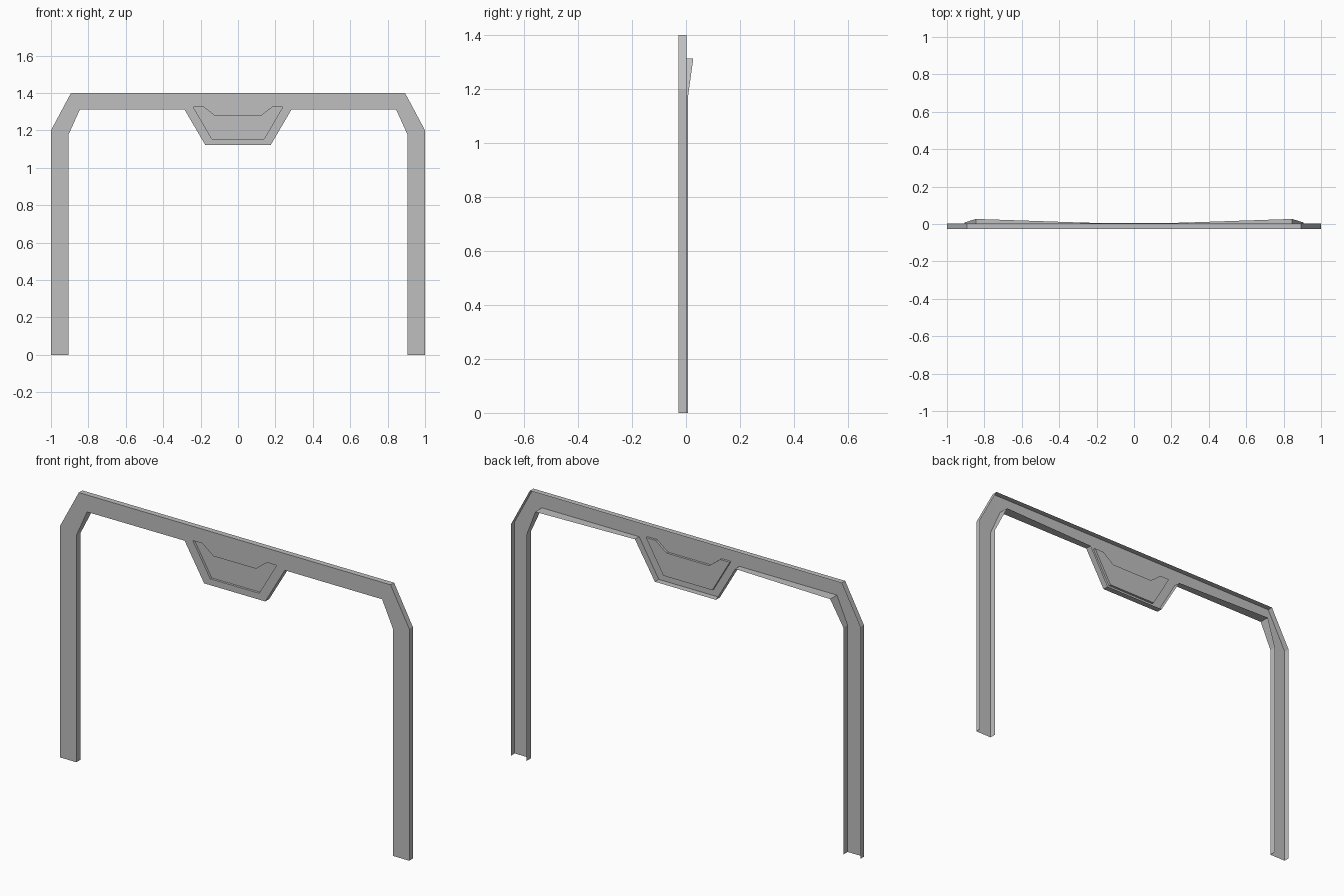
import bpy, bmesh

if "Cube" in bpy.data.objects:
    bpy.data.objects.remove(bpy.data.objects["Cube"], do_unlink=True)

grey = bpy.data.materials.new("plain_grey")
grey.use_nodes = True
grey.diffuse_color = (0.52, 0.52, 0.52, 1)
grey.node_tree.nodes["Principled BSDF"].inputs["Base Color"].default_value = grey.diffuse_color

FRONT, RIM, PANEL = -0.027, 0.002, -0.015

# Half outlines of the arch, foot to centre; inner points carry the lip depth
outer = [(1, 0), (1, 1.2), (0.893, 1.4), (0, 1.4)]
inner = [(0.907, 0, 0.008), (0.907, 1.175, 0.008), (0.845, 1.313, 0.027),
         (0.287, 1.313, 0.008), (0.175, 1.122, 0.005), (0, 1.122, 0.005)]
panel = [(0, 1.277), (0.122, 1.277), (0.185, 1.326), (0.24, 1.326), (0.14, 1.155), (0, 1.155)]


def build_half(name, make_faces):
    """Make one half as an open sheet and mirror it across the middle."""
    bm = bmesh.new()
    for face in make_faces():
        bm.faces.new([bm.verts.new(p) for p in face])
    bmesh.ops.remove_doubles(bm, verts=bm.verts, dist=0.0005)
    bmesh.ops.recalc_face_normals(bm, faces=bm.faces)
    bm.normal_update()
    biggest = max(bm.faces, key=lambda f: f.calc_area())
    if biggest.normal.y > 0:
        bmesh.ops.reverse_faces(bm, faces=bm.faces)
    mesh = bpy.data.meshes.new(name)
    bm.to_mesh(mesh)
    bm.free()
    mesh.materials.append(grey)
    obj = bpy.data.objects.new(name, mesh)
    bpy.context.scene.collection.objects.link(obj)
    mirror = obj.modifiers.new("mirror", 'MIRROR')
    mirror.use_clip = True
    return obj


def at(point, y):
    return (point[0], y, point[1])


def wall(path, y0, depths):
    """Strip of quads running back from a path."""
    for i in range(len(path) - 1):
        a, b = path[i], path[i + 1]
        yield [at(a, y0), at(b, y0), at(b, depths[i + 1]), at(a, depths[i])]


def frame_faces():
    o = [at(p, FRONT) for p in outer]
    n = [at(p, FRONT - (0.001 if i == 2 else 0)) for i, p in enumerate(inner)]
    p = [at(q, FRONT) for q in panel]
    # front plate: leg, bent corner, beam and the border below the panel
    yield [o[0], o[1], n[1], n[0]]
    yield [o[1], o[2], n[2], n[1]]
    yield [o[2], o[3], p[0], p[1], p[2], p[3], n[3], n[2]]
    yield [n[3], p[3], p[4], p[5], n[5], n[4]]
    # outer rim and flared inner lip
    yield from wall(outer, FRONT, [RIM] * len(outer))
    for i, face in enumerate(wall(inner, FRONT, [q[2] for q in inner])):
        yield [n[i], n[i + 1]] + face[2:]
    # recessed panel with its side walls
    yield from wall(panel, FRONT, [PANEL] * len(panel))
    yield [at(q, PANEL) for q in panel]


build_half("arch_frame", frame_faces)
